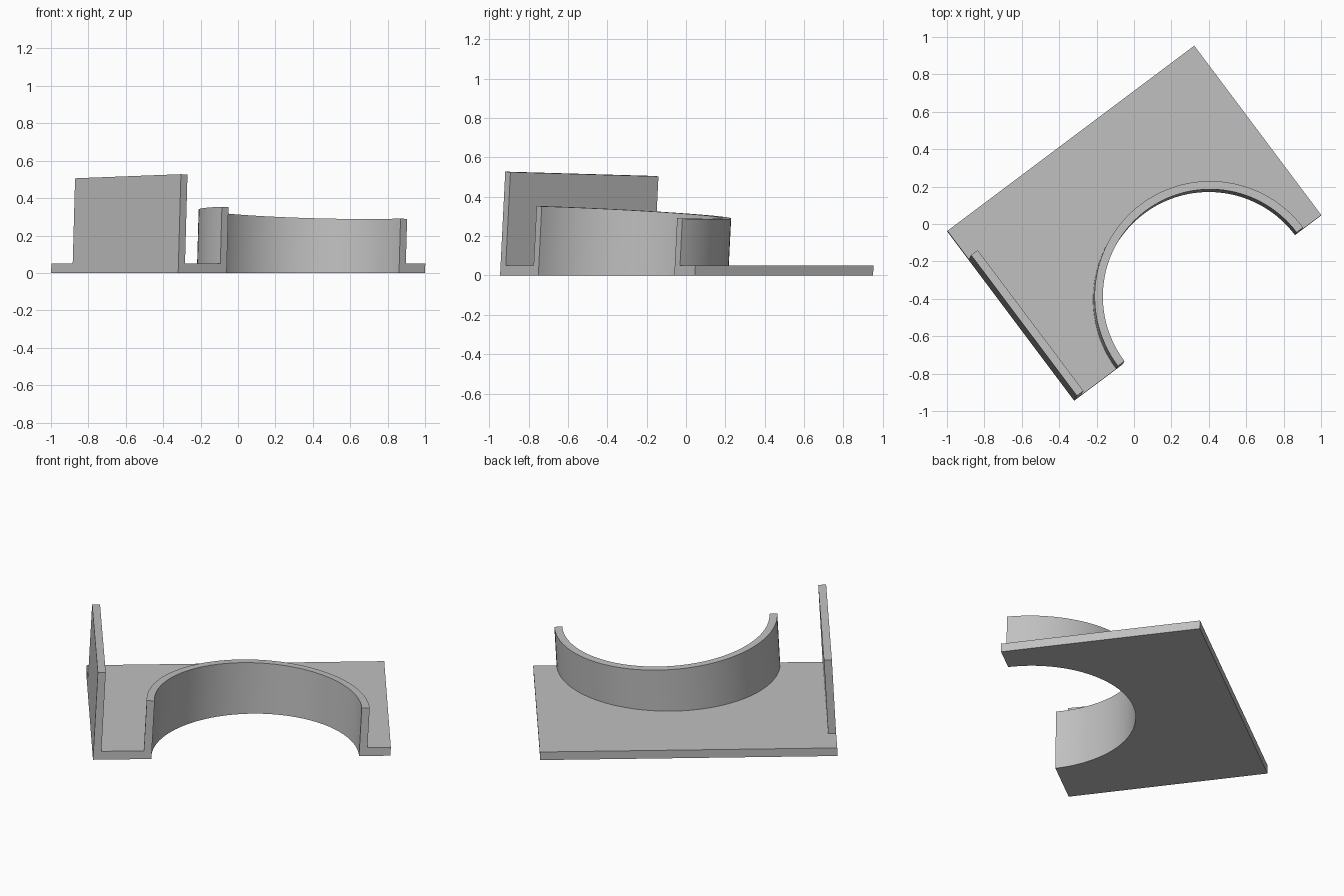
import bpy
import bmesh
from math import cos, sin, pi
from mathutils import Vector

cube = bpy.data.objects.get("Cube")
if cube:
    bpy.data.objects.remove(cube)

grey = bpy.data.materials.new("plain grey")
grey.use_nodes = True
colour = (0.53, 0.53, 0.53, 1)
grey.diffuse_color = colour
grey.node_tree.nodes["Principled BSDF"].inputs["Base Color"].default_value = colour

# Plan frame: along the open edge, and away from it
CORNER = Vector((-0.32, -0.945, 0))
ALONG = Vector((0.8, 0.6, 0))
INWARD = Vector((-0.6, 0.8, 0))
LEAN = Vector((0.028, 0.05, 0))     # slight lean per unit of height
LENGTH, DEPTH, PLATE = 1.65, 1.132, 0.05
CENTRE, RADIUS, WALL = 0.9, 0.576, 0.044
SEGMENTS = 64


def arc(radius):
    angles = [pi - pi * i / SEGMENTS for i in range(SEGMENTS + 1)]
    return [(CENTRE + radius * cos(a), radius * sin(a)) for a in angles]


def prism(name, outline, low, high, sloped):
    """Extrude a plan outline; a sloped top stays square to the lean."""
    bm = bmesh.new()

    def level(z, tilt):
        verts = []
        for s, t in outline:
            p = CORNER + ALONG * s + INWARD * t
            h = z - LEAN.dot(p) if tilt else z
            verts.append(bm.verts.new(p + LEAN * h + Vector((0, 0, h))))
        return verts

    bottom, top = level(low, False), level(high, sloped)
    bm.faces.new(bottom)
    bm.faces.new(top)
    n = len(outline)
    for i in range(n):
        j = (i + 1) % n
        bm.faces.new((bottom[i], bottom[j], top[j], top[i]))
    bmesh.ops.recalc_face_normals(bm, faces=bm.faces)
    mesh = bpy.data.meshes.new(name)
    bm.to_mesh(mesh)
    bm.free()
    mesh.materials.append(grey)
    ob = bpy.data.objects.new(name, mesh)
    bpy.context.collection.objects.link(ob)
    bpy.ops.object.select_all(action='DESELECT')
    ob.select_set(True)
    bpy.context.view_layer.objects.active = ob
    bpy.ops.object.shade_smooth_by_angle(angle=pi / 6)


# Base plate with a half-round cutout in one long edge
prism("base_plate",
      [(0, 0)] + arc(RADIUS) + [(LENGTH, 0), (LENGTH, DEPTH), (0, DEPTH)],
      0, PLATE, False)

# Half-round collar around the cutout
prism("curved_collar", arc(RADIUS) + arc(RADIUS + WALL)[::-1],
      PLATE, 0.312, True)

# Upright flange on the short end, stopping before the rear corner
flange = DEPTH - 0.19
prism("end_flange", [(0, 0), (WALL, 0), (WALL, flange), (0, flange)],
      PLATE, 0.4715, True)
